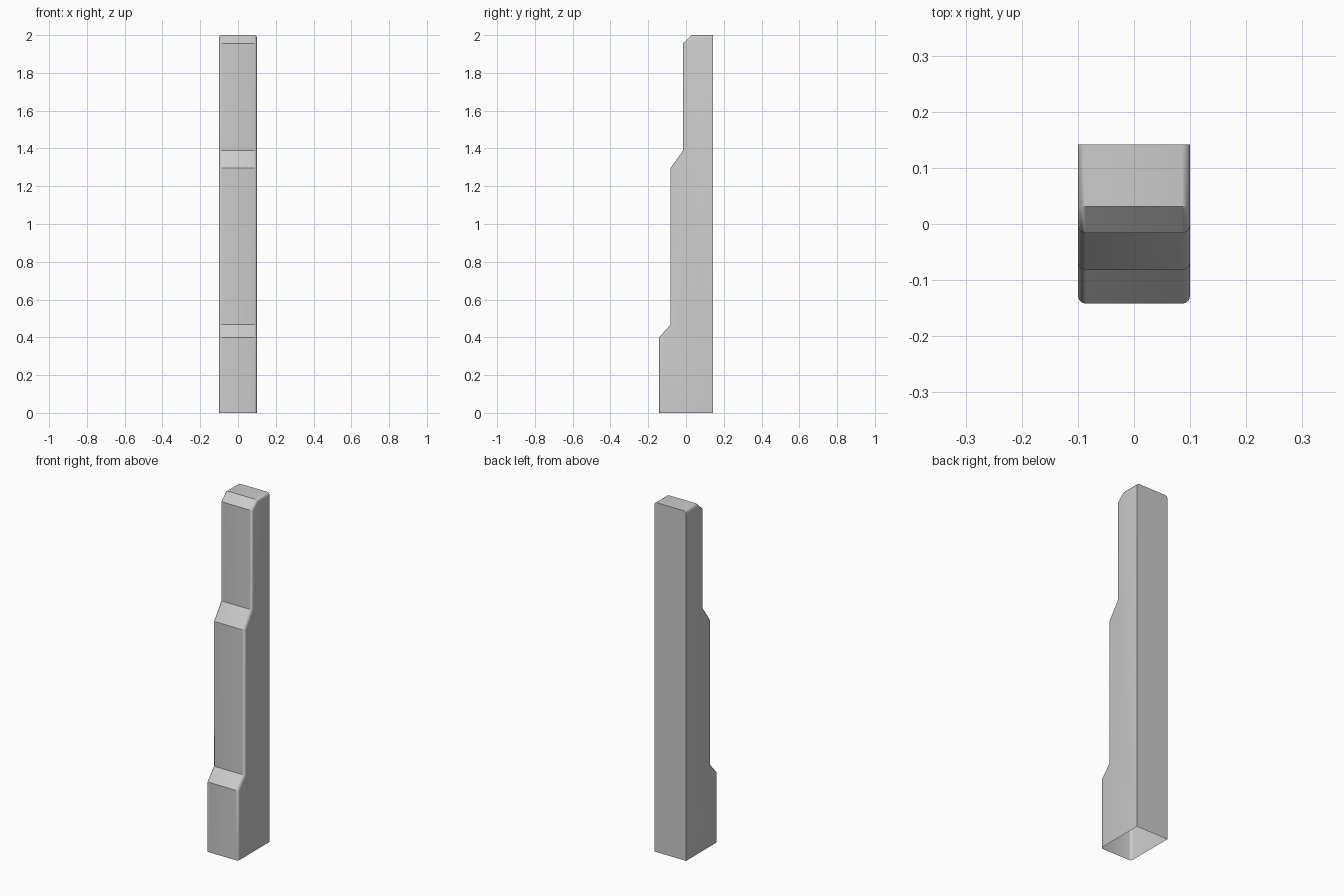
import bpy, bmesh, math

if "Cube" in bpy.data.objects:
    bpy.data.objects.remove(bpy.data.objects["Cube"])

HALF_W = 0.1
BEVEL = 0.014
# Side outline (y, z): up the stepped front, over the top, down the back
PROFILE = [(-0.142, 0), (-0.142, 0.40), (-0.082, 0.467), (-0.082, 1.296),
           (-0.016, 1.388), (-0.016, 1.956), (0.031, 2.0), (0.142, 2.0), (0.142, 0)]

# Stepped buttress shell, left open underneath
bm = bmesh.new()
left = [bm.verts.new((-HALF_W, y, z)) for y, z in PROFILE]
right = [bm.verts.new((HALF_W, y, z)) for y, z in PROFILE]
bm.faces.new(left)
bm.faces.new(right)
for i in range(len(PROFILE) - 1):
    bm.faces.new((left[i], left[i + 1], right[i + 1], right[i]))
bmesh.ops.recalc_face_normals(bm, faces=bm.faces)

# Round the side edges along the front and top; the back stays sharp
rounded = [bm.edges.get((side[i], side[i + 1]))
           for side in (left, right) for i in range(len(PROFILE) - 2)]
bmesh.ops.bevel(bm, geom=rounded, offset=BEVEL, offset_type='OFFSET',
                segments=3, profile=0.5, affect='EDGES', clamp_overlap=True)
bmesh.ops.recalc_face_normals(bm, faces=bm.faces)

mesh = bpy.data.meshes.new("stepped_buttress")
bm.to_mesh(mesh)
bm.free()
buttress = bpy.data.objects.new("stepped_buttress", mesh)
bpy.context.collection.objects.link(buttress)

# Smooth rounded edges, crisp steps
bpy.context.view_layer.objects.active = buttress
buttress.select_set(True)
bpy.ops.object.shade_smooth_by_angle(angle=math.radians(33))
